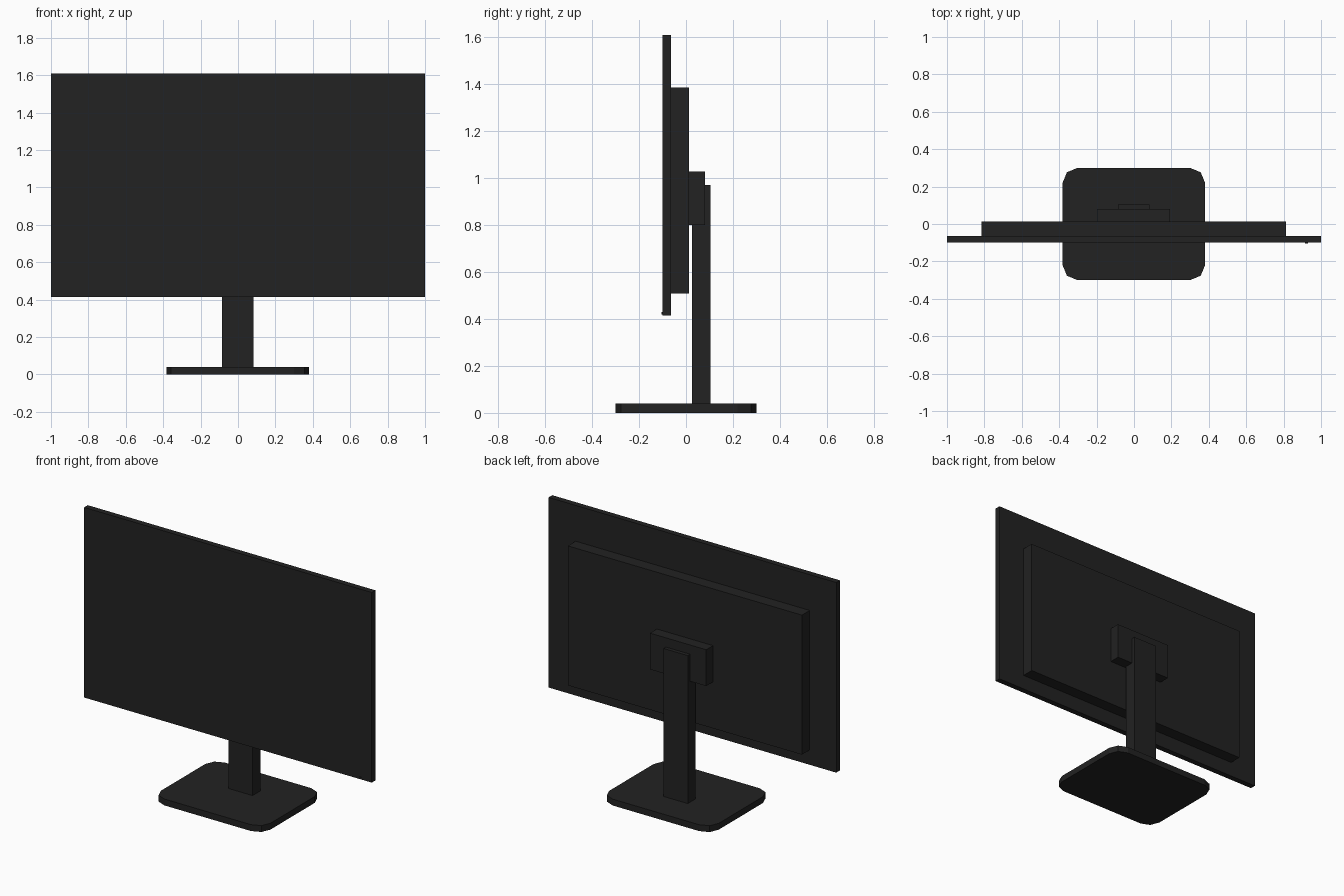
import bpy
import bmesh

cube = bpy.data.objects.get("Cube")
if cube:
    bpy.data.objects.remove(cube, do_unlink=True)


def make_material(name, colour):
    mat = bpy.data.materials.new(name)
    mat.use_nodes = True
    mat.diffuse_color = colour
    mat.node_tree.nodes["Principled BSDF"].inputs["Base Color"].default_value = colour
    return mat


black = make_material("black plastic", (0.016, 0.016, 0.016, 1))


def box(name, x, y, z, corner=0.0):
    """Box from (min, max) ranges; corner rounds the upright edges."""
    bm = bmesh.new()
    bmesh.ops.create_cube(bm, size=1)
    for v in bm.verts:
        v.co = [r[0] if c < 0 else r[1] for c, r in zip(v.co, (x, y, z))]
    if corner:
        upright = [e for e in bm.edges
                   if abs(e.verts[0].co.z - e.verts[1].co.z) > 0.001]
        bmesh.ops.bevel(bm, geom=upright, offset=corner, segments=2,
                        profile=0.5, affect='EDGES')
    mesh = bpy.data.meshes.new(name)
    bm.to_mesh(mesh)
    bm.free()
    mesh.materials.append(black)
    obj = bpy.data.objects.new(name, mesh)
    bpy.context.collection.objects.link(obj)
    return obj


# Display panel and the thicker housing behind it
box("screen_panel", (-1, 1), (-0.10, -0.064), (0.415, 1.61))
box("back_housing", (-0.815, 0.812), (-0.064, 0.013), (0.508, 1.385))

# Small power light at the lower left corner of the panel
box("power_light", (0.915, 0.93), (-0.104, -0.10), (0.42, 0.43))

# Stand: mount, upright and rounded foot
box("stand_mount", (-0.197, 0.193), (0.013, 0.081), (0.80, 1.028))
box("stand_column", (-0.085, 0.083), (0.026, 0.104), (0.04, 0.97))
box("stand_base", (-0.382, 0.38), (-0.30, 0.30), (0, 0.04), corner=0.08)
